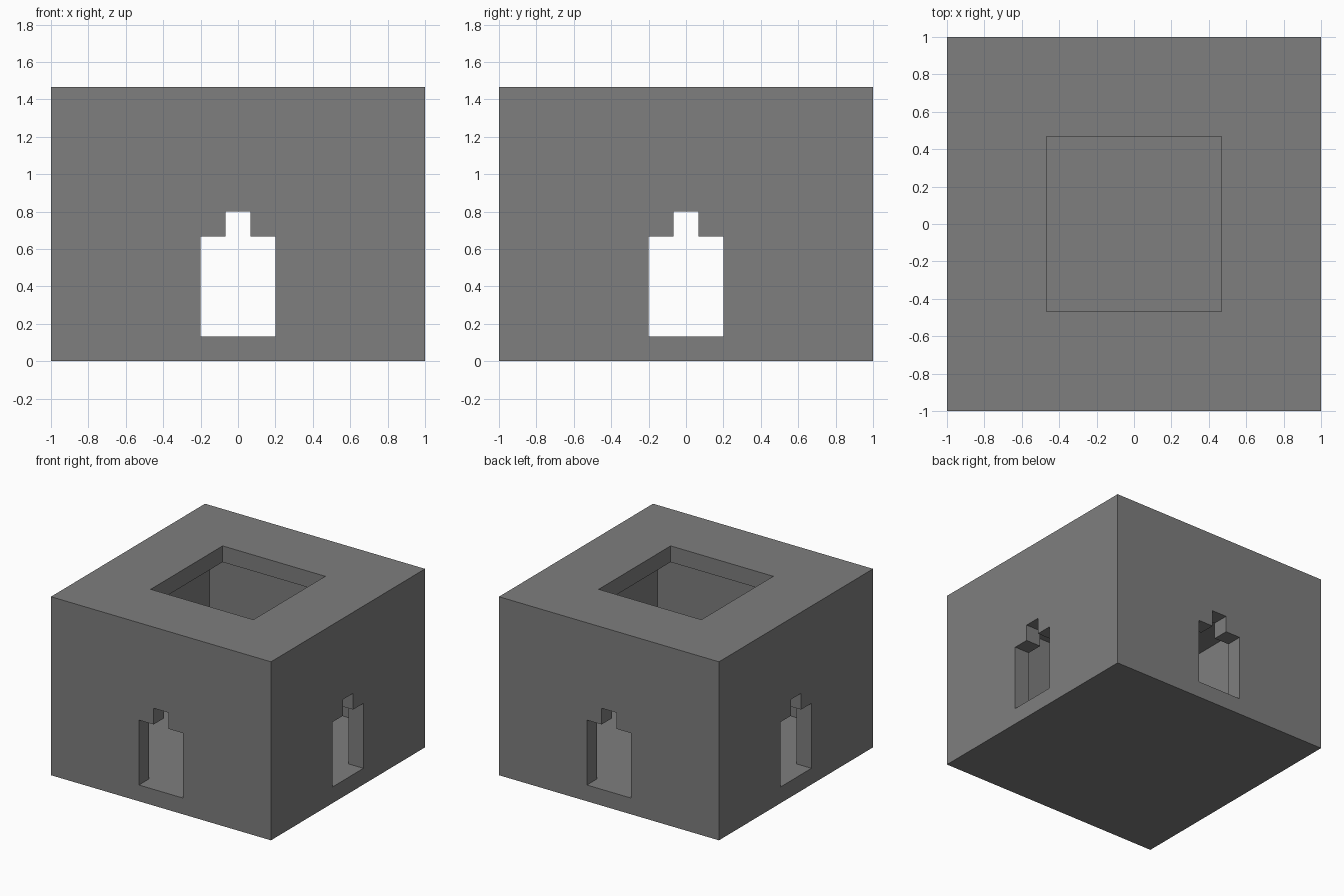
import bpy
import bmesh
from math import pi
from mathutils import Matrix, Vector

if "Cube" in bpy.data.objects:
    bpy.data.objects.remove(bpy.data.objects["Cube"], do_unlink=True)

U = 2 / 15          # one wall thickness
HEIGHT = 11 * U

stone = bpy.data.materials.new("stone_grey")
stone.use_nodes = True
grey = (0.21, 0.21, 0.21, 1)
stone.diffuse_color = grey
stone.node_tree.nodes["Principled BSDF"].inputs["Base Color"].default_value = grey


def to_object(name, bm):
    bmesh.ops.recalc_face_normals(bm, faces=bm.faces)
    mesh = bpy.data.meshes.new(name)
    bm.to_mesh(mesh)
    bm.free()
    mesh.materials.append(stone)
    obj = bpy.data.objects.new(name, mesh)
    bpy.context.collection.objects.link(obj)
    return obj


def box(name, half, z0, z1):
    """Square block centred on the z axis."""
    bm = bmesh.new()
    scale = Matrix.Diagonal((2 * half, 2 * half, z1 - z0, 1))
    bmesh.ops.create_cube(bm, size=1, matrix=Matrix.Translation((0, 0, (z0 + z1) / 2)) @ scale)
    return to_object(name, bm)


def doorway(name, angle):
    """Stepped door outline swept through both opposite walls."""
    half = [(1.5, 1), (1.5, 5), (0.5, 5), (0.5, 6)]
    outline = half + [(-x, z) for x, z in reversed(half)]
    bm = bmesh.new()
    face = bm.faces.new([bm.verts.new((x * U, -1.2, z * U)) for x, z in outline])
    swept = bmesh.ops.extrude_face_region(bm, geom=[face])["geom"]
    bmesh.ops.translate(bm, verts=[v for v in swept if isinstance(v, bmesh.types.BMVert)],
                        vec=Vector((0, 2.4, 0)))
    bm.transform(Matrix.Rotation(angle, 4, "Z"))
    return to_object(name, bm)


# Solid block, hollowed into a room with a roof opening and four doorways
building = box("building", 1, 0, HEIGHT)
cutters = [
    box("room_cutter", 6.5 * U, U, 10 * U),
    box("roof_opening_cutter", 3.5 * U, 9 * U, HEIGHT + U),
    doorway("front_back_door_cutter", 0),
    doorway("side_door_cutter", pi / 2),
]
for cutter in cutters:
    cutter.hide_render = True
    mod = building.modifiers.new(cutter.name, "BOOLEAN")
    mod.operation = "DIFFERENCE"
    mod.solver = "EXACT"
    mod.object = cutter

# Bake the cuts into the mesh and drop the cutters
bpy.context.view_layer.update()
evaluated = building.evaluated_get(bpy.context.evaluated_depsgraph_get())
carved = bpy.data.meshes.new_from_object(evaluated)
building.modifiers.clear()
building.data = carved
carved.materials.clear()
carved.materials.append(stone)
for poly in carved.polygons:
    poly.material_index = 0
    poly.use_smooth = False
for cutter in cutters:
    bpy.data.objects.remove(cutter, do_unlink=True)
